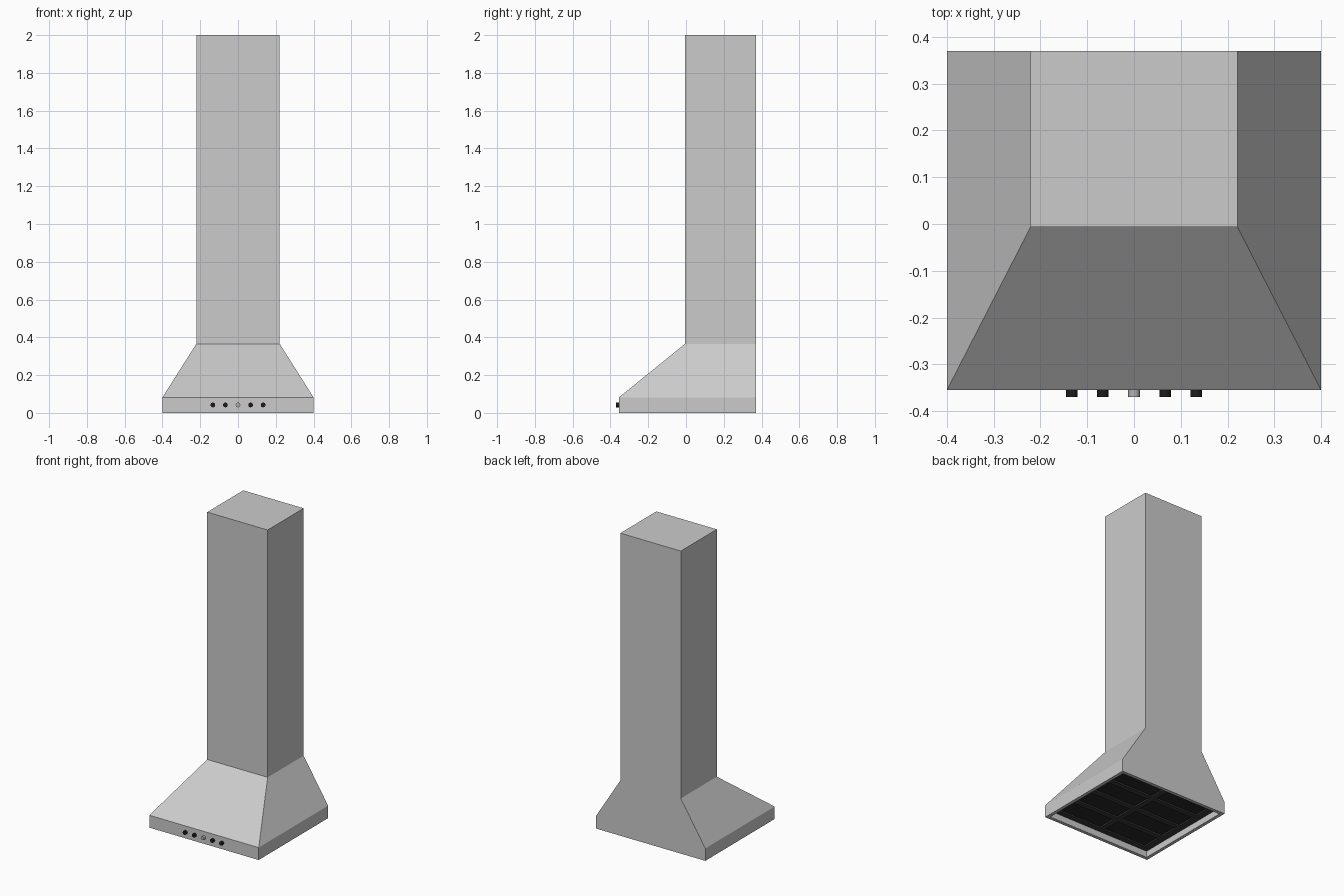
import bpy, bmesh, math

if "Cube" in bpy.data.objects:
    bpy.data.objects.remove(bpy.data.objects["Cube"])


def material(name, c):
    m = bpy.data.materials.new(name)
    m.diffuse_color = (c, c, c, 1)
    m.use_nodes = True
    m.node_tree.nodes["Principled BSDF"].inputs["Base Color"].default_value = m.diffuse_color
    return m


black = material("black", 0.012)
dark = material("dark_filter", 0.02)
frame_grey = material("filter_frame", 0.045)
steel = material("steel", 0.45)


def add_object(name, bm, mat=None):
    bmesh.ops.recalc_face_normals(bm, faces=bm.faces)
    me = bpy.data.meshes.new(name)
    bm.to_mesh(me)
    bm.free()
    ob = bpy.data.objects.new(name, me)
    bpy.context.collection.objects.link(ob)
    if mat:
        me.materials.append(mat)
    return ob


def add_box(bm, x0, x1, y0, y1, z0, z1):
    vs = bmesh.ops.create_cube(bm, size=1)["verts"]
    for v in vs:
        v.co.x = x1 if v.co.x > 0 else x0
        v.co.y = y1 if v.co.y > 0 else y0
        v.co.z = z1 if v.co.z > 0 else z0


# Hood and chimney: one shell lofted through rectangles (half width, front, back, z),
# starting at the ceiling of the underside recess and going around the rim
BACK, FRONT, RIM, DEPTH = 0.37, -0.355, 0.022, 0.055
sections = [
    (0.40 - RIM, FRONT + RIM, BACK - RIM, DEPTH),
    (0.40 - RIM, FRONT + RIM, BACK - RIM, 0.0),
    (0.40, FRONT, BACK, 0.0),
    (0.40, FRONT, BACK, 0.082),
    (0.221, -0.006, BACK, 0.365),
    (0.221, -0.006, BACK, 2.0),
]
bm = bmesh.new()
rings = [[bm.verts.new(p) for p in ((-w, f, z), (w, f, z), (w, b, z), (-w, b, z))]
         for w, f, b, z in sections]
for a, b in zip(rings, rings[1:]):
    for i in range(4):
        j = (i + 1) % 4
        bm.faces.new((a[i], a[j], b[j], b[i]))
bm.faces.new(rings[0])
bm.faces.new(rings[-1])
add_object("hood_and_chimney", bm)

# Filter backing inside the recess
X, Y0, Y1 = 0.40 - RIM, FRONT + RIM, BACK - RIM
bm = bmesh.new()
add_box(bm, -X, X, Y0, Y1, 0.051, DEPTH)
add_object("filter_backing", bm, dark)

# Filter frame: bars leaving two columns of four openings
bm = bmesh.new()
EDGE, BAR, ROWS = 0.045, 0.035, 4
for s in (-1, 1):
    add_box(bm, *sorted((s * X, s * (X - EDGE))), Y0, Y1, 0.042, 0.052)
add_box(bm, -BAR / 2, BAR / 2, Y0, Y1, 0.042, 0.052)
for i in range(ROWS + 1):
    y = Y0 + BAR / 2 + (Y1 - Y0 - BAR) * i / ROWS
    for x0, x1 in ((-X + EDGE, -BAR / 2), (BAR / 2, X - EDGE)):
        add_box(bm, x0, x1, y - BAR / 2, y + BAR / 2, 0.042, 0.052)
add_object("filter_frame", bm, frame_grey)

# Control buttons, the middle one steel
for i in range(-2, 3):
    bpy.ops.mesh.primitive_cylinder_add(
        vertices=24, radius=0.0125, depth=0.02,
        location=(i * 0.0667, -0.36, 0.042), rotation=(math.pi / 2, 0, 0))
    ob = bpy.context.object
    ob.name = f"button_{i + 3}"
    ob.data.materials.append(steel if i == 0 else black)
    bpy.ops.object.shade_smooth_by_angle()
